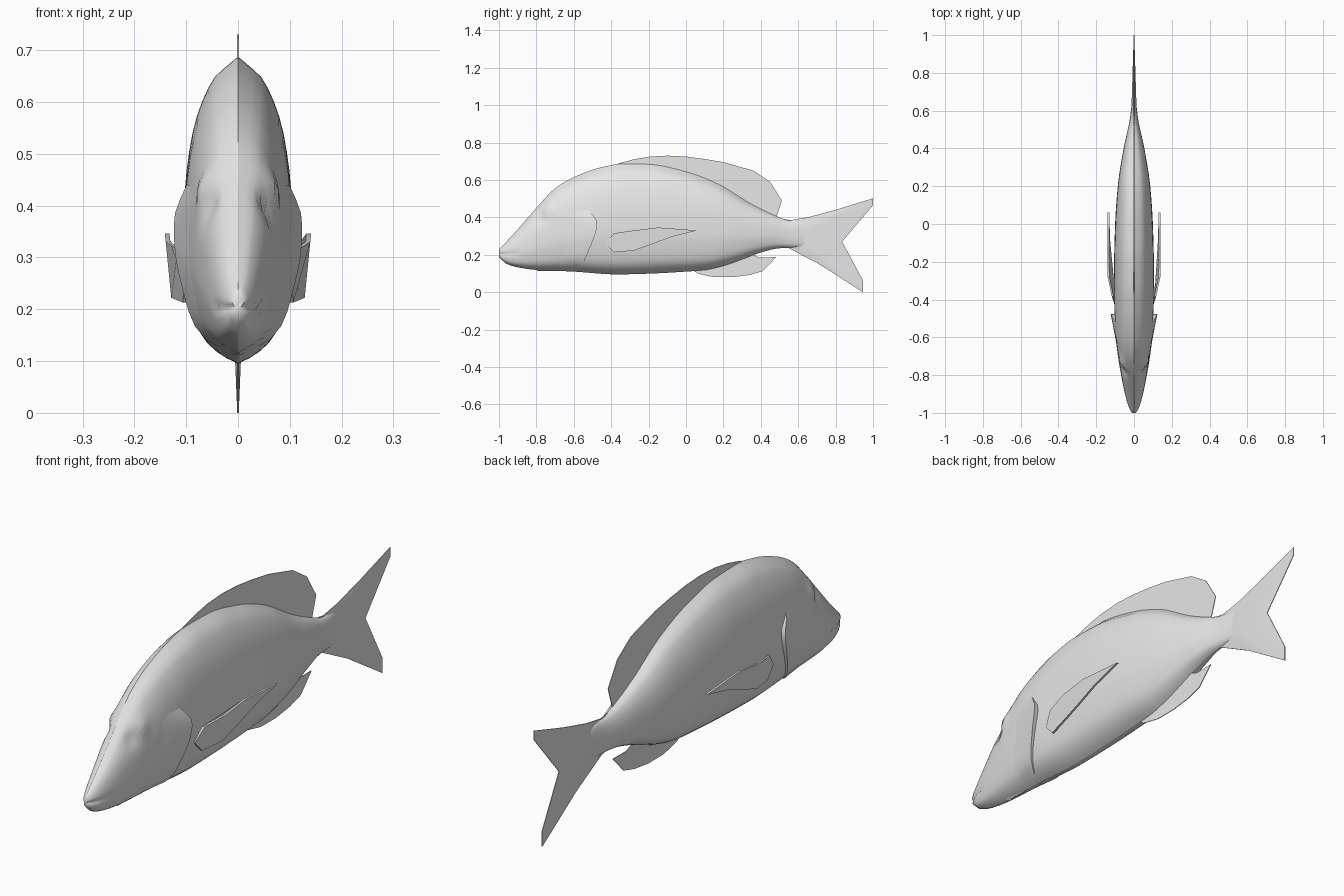
import bpy, bmesh, math

if "Cube" in bpy.data.objects:
    bpy.data.objects.remove(bpy.data.objects["Cube"], do_unlink=True)

grey = bpy.data.materials.new("plain grey")
grey.use_nodes = True
grey.diffuse_color = (0.8, 0.8, 0.8, 1)
grey.node_tree.nodes["Principled BSDF"].inputs["Base Color"].default_value = (0.8, 0.8, 0.8, 1)


def curve(points, x):
    """Smooth interpolation through (x, value) points without overshoot."""
    if x <= points[0][0]:
        return points[0][1]
    if x >= points[-1][0]:
        return points[-1][1]
    i = max(k for k in range(len(points) - 1) if points[k][0] <= x)

    def chord(k):
        return (points[k + 1][1] - points[k][1]) / (points[k + 1][0] - points[k][0])

    def slope(k):
        if k == 0:
            return chord(0)
        if k == len(points) - 1:
            return chord(k - 1)
        a, b = chord(k - 1), chord(k)
        return 2 * a * b / (a + b) if a * b > 0 else 0
    (x0, v0), (x1, v1) = points[i], points[i + 1]
    h = x1 - x0
    u = (x - x0) / h
    return (v0 * (1 + 2 * u) * (1 - u) ** 2 + slope(i) * h * u * (1 - u) ** 2
            + v1 * u * u * (3 - 2 * u) + slope(i + 1) * h * u * u * (u - 1))


def make(name, verts, faces, angle=45):
    bm = bmesh.new()
    vs = [bm.verts.new(v) for v in verts]
    for f in faces:
        bm.faces.new([vs[i] for i in f])
    bmesh.ops.remove_doubles(bm, verts=bm.verts, dist=1e-5)
    bmesh.ops.recalc_face_normals(bm, faces=bm.faces)
    me = bpy.data.meshes.new(name)
    bm.to_mesh(me)
    bm.free()
    me.materials.append(grey)
    ob = bpy.data.objects.new(name, me)
    bpy.context.collection.objects.link(ob)
    bpy.ops.object.select_all(action='DESELECT')
    ob.select_set(True)
    bpy.context.view_layer.objects.active = ob
    bpy.ops.object.shade_smooth_by_angle(angle=math.radians(angle))
    return ob


# Body outline along its length: back, belly, half width
back = [(-1, .23), (-.97, .26), (-.9, .335), (-.8, .45), (-.7, .555), (-.6, .615), (-.45, .668),
        (-.33, .688), (-.2, .685), (0, .645), (.17, .58), (.35, .472), (.45, .422), (.55, .385),
        (.62, .38), (.72, .33)]
belly = [(-1, .188), (-.96, .152), (-.9, .133), (-.8, .119), (-.6, .11), (-.37, .095), (-.2, .099),
         (0, .11), (.1, .118), (.2, .14), (.3, .175), (.4, .212), (.5, .235), (.62, .24), (.72, .27)]
girth = [(-1, .012), (-.97, .028), (-.9, .048), (-.8, .068), (-.7, .085), (-.6, .097), (-.45, .104),
         (-.2, .105), (0, .1), (.2, .086), (.4, .055), (.55, .023), (.62, .014), (.72, .003)]
# Cross-section: width fraction by height fraction
section = [(0, 0), (.03, .33), (.1, .7), (.21, .88), (.38, 1), (.55, .98), (.73, .86), (.915, .5), (1, 0)]


def half_width(y, z):
    b, t = curve(belly, y), curve(back, y)
    return curve(girth, y) * curve(section, (z - b) / (t - b))


def details(y, z):
    """Brow bulge, eye hollow and mouth groove."""
    def blob(cy, cz, r):
        return math.exp(-((y - cy) ** 2 + (z - cz) ** 2) / r ** 2)
    d = .012 * blob(-.735, .435, .035) - .014 * blob(-.775, .40, .026)
    if y < -.89:
        d -= .006 * math.exp(-((z - .203) / .007) ** 2)
    return d


SIDE, STATIONS = 24, 80
rings = []
for s in range(STATIONS + 1):
    u = s / STATIONS
    y = -1 + 1.72 * (u * .75 + .25 * u * u)
    b, t = curve(belly, y), curve(back, y)
    half = []
    for k in range(SIDE + 1):
        z = b + (t - b) * (1 - math.cos(math.pi * k / SIDE)) / 2
        x = half_width(y, z)
        if 0 < k < SIDE:
            x = max(x + details(y, z), x * .3)
        half.append((x, y, z))
    rings.append(half + [(-x, yy, z) for x, yy, z in half[-2:0:-1]])
n = len(rings[0])
faces = [(s * n + k, s * n + (k + 1) % n, (s + 1) * n + (k + 1) % n, (s + 1) * n + k)
         for s in range(STATIONS) for k in range(n)]
faces += [tuple(range(n)), tuple(range(STATIONS * n, (STATIONS + 1) * n))]
make("body", [v for r in rings for v in r], faces, 60)

# Gill covers: patches that lift off the body towards a sharp rear edge
gill_edge = [(.113, -.6), (.14, -.56), (.2, -.53), (.37, -.475), (.44, -.52)]
gill_lift = [(.113, .002), (.15, .008), (.25, .014), (.37, .021), (.44, .002)]
ROWS, COLS = 12, 8
for side, sign in (("left", 1), ("right", -1)):
    verts = []
    for r in range(ROWS + 1):
        z = .113 + .327 * r / ROWS
        rear = curve(gill_edge, z)
        for c in range(COLS + 1):
            u = c / COLS
            y = rear - .2 * (1 - u)
            x = half_width(y, max(z, curve(belly, y))) - .004 * (1 - u) + curve(gill_lift, z) * u ** 1.5
            verts.append((sign * x, y, z))
        verts.append((sign * max(x - .03, 0), rear - .004, z))
    w = COLS + 2
    make("gill_cover_" + side, verts,
         [(r * w + c, r * w + c + 1, (r + 1) * w + c + 1, (r + 1) * w + c)
          for r in range(ROWS) for c in range(w - 1)])


def plate(name, outline, thickness, place):
    """Thin fin from a side outline; place gives the sideways position."""
    n = len(outline)
    verts = [(place(y, z) + o, y, z) for o in (-thickness / 2, thickness / 2) for y, z in outline]
    faces = [tuple(range(n)), tuple(range(n, 2 * n))]
    faces += [(i, (i + 1) % n, n + (i + 1) % n, n + i) for i in range(n)]
    make(name, verts, faces, 30)


# Fins on the centre line
plate("dorsal_fin", [(-.4, .66), (-.36, .689), (-.28, .71), (-.2, .724), (-.1, .73), (0, .725), (.1, .712),
                     (.2, .695), (.36, .65), (.45, .59), (.512, .49), (.485, .405), (.4, .42), (.33, .45),
                     (.17, .55), (0, .62), (-.2, .66)], .003, lambda y, z: 0)
plate("anal_fin", [(.03, .125), (.06, .1), (.15, .08), (.25, .08), (.34, .092), (.41, .112), (.482, .187),
                   (.39, .186), (.34, .21), (.2, .165)], .003, lambda y, z: 0)

# Tail fin: fans thinning from the root to a thin rim
rim = [(.5, .395), (.56, .385), (.65, .4), (.8, .44), (1, .502), (1, .465), (.835, .27), (.945, .065),
       (.945, 0), (.72, .145), (.55, .235), (.5, .24)]
n = len(rim)
verts = [(s * .0015, y, z) for s in (1, -1) for y, z in rim] + [(.014, .6, .31), (-.014, .6, .31)]
faces = []
for i in range(n):
    j = (i + 1) % n
    faces += [(i, j, 2 * n), (n + i, n + j, 2 * n + 1), (i, j, n + j, n + i)]
make("tail_fin", verts, faces, 40)

# Pectoral fins: root at the body, then running straight back
pectoral = [(-.43, .26), (-.385, .315), (-.28, .33), (-.15, .346), (.06, .33), (-.08, .295),
            (-.2, .25), (-.28, .222), (-.385, .213)]
for side, sign in (("left", 1), ("right", -1)):
    plate("pectoral_fin_" + side, pectoral, .009,
          lambda y, z, s=sign: s * (.1 + .03 * min((y + .43) / .15, 1) + .1 * (z - .28)))
